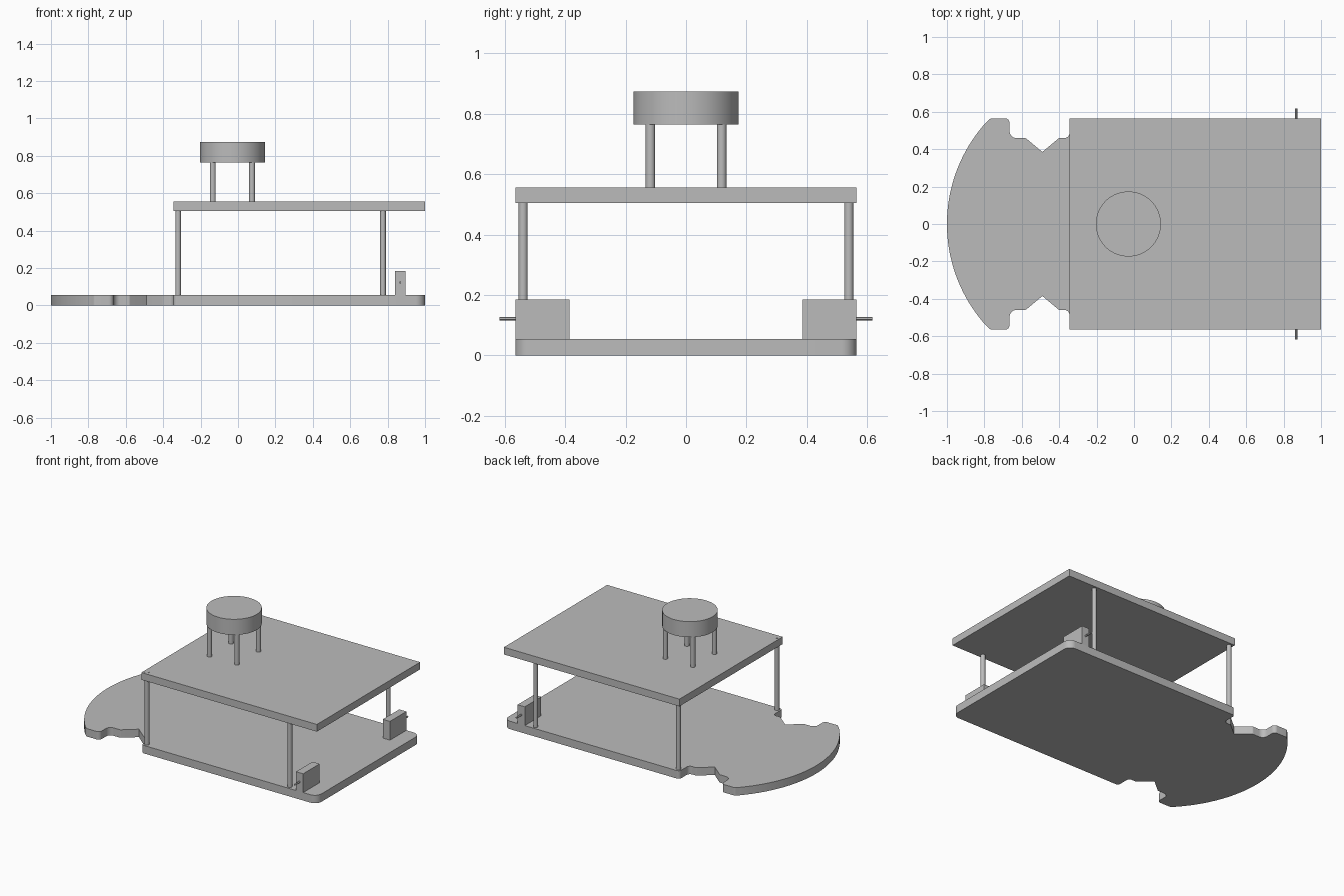
import bpy, bmesh, math
from mathutils import Vector

cube = bpy.data.objects.get("Cube")
if cube:
    bpy.data.objects.remove(cube, do_unlink=True)

# Single grey finish
grey = bpy.data.materials.new("plain_grey")
grey.use_nodes = True
GREY = (0.5, 0.5, 0.5, 1)
grey.diffuse_color = GREY
grey.node_tree.nodes["Principled BSDF"].inputs["Base Color"].default_value = GREY


def finish(name, bm):
    bmesh.ops.recalc_face_normals(bm, faces=bm.faces)
    mesh = bpy.data.meshes.new(name)
    bm.to_mesh(mesh)
    bm.free()
    mesh.materials.append(grey)
    obj = bpy.data.objects.new(name, mesh)
    bpy.context.collection.objects.link(obj)
    bpy.ops.object.select_all(action='DESELECT')
    obj.select_set(True)
    bpy.context.view_layer.objects.active = obj
    bpy.ops.object.shade_smooth_by_angle(angle=math.radians(30))
    return obj


def plate(name, outline, z0, z1):
    bm = bmesh.new()
    face = bm.faces.new([bm.verts.new((x, y, z0)) for x, y in outline])
    ext = bmesh.ops.extrude_face_region(bm, geom=[face])
    top = [v for v in ext["geom"] if isinstance(v, bmesh.types.BMVert)]
    bmesh.ops.translate(bm, verts=top, vec=(0, 0, z1 - z0))
    return finish(name, bm)


def block(name, x0, x1, y0, y1, z0, z1):
    return plate(name, [(x0, y0), (x1, y0), (x1, y1), (x0, y1)], z0, z1)


def rod(name, x, y, radius, z0, z1, sides=24):
    ring = [(x + radius * math.cos(math.tau * i / sides),
             y + radius * math.sin(math.tau * i / sides)) for i in range(sides)]
    return plate(name, ring, z0, z1)


def fillet(prev, corner, nxt, radius, steps=6):
    """Replace a corner with a tangent arc."""
    p, a, b = Vector(corner), Vector(prev), Vector(nxt)
    if radius == 0:
        return [p]
    u, v = (a - p).normalized(), (b - p).normalized()
    half = u.angle(v) / 2
    centre = p + (u + v).normalized() * radius / math.sin(half)
    start = p + u * radius / math.tan(half) - centre
    end = p + v * radius / math.tan(half) - centre
    return [centre + start.lerp(end, i / steps).normalized() * radius
            for i in range(steps + 1)]


HALF = 0.565      # half width of both plates
BACK = -0.345     # edge where the upper deck stops
BASE_TOP, DECK_LOW, DECK_TOP = 0.055, 0.505, 0.555

# Base plate: one side of the outline with corner radii, then mirrored
side = [(1, HALF, 0.05), (BACK, HALF, 0.02), (BACK, 0.46, 0.025),
        (-0.4, 0.46, 0.015), (-0.49, 0.385, 0), (-0.58, 0.46, 0.015),
        (-0.665, 0.46, 0.035), (-0.665, HALF, 0.025), (-0.77, HALF, 0.02)]
path = [(1, 0)] + [c[:2] for c in side] + [(-0.8, 0.52)]
half = []
for i, (x, y, r) in enumerate(side):
    half += [tuple(p) for p in fillet(path[i], (x, y), path[i + 2], r)]

# Rounded nose of the base plate
NOSE_R = 0.81
spread = math.asin(0.54 / NOSE_R)
half += [(-1 + NOSE_R * (1 - math.cos(spread * t / 20)),
          NOSE_R * math.sin(spread * t / 20)) for t in range(20, 0, -1)]
outline = half + [(-1, 0)] + [(x, -y) for x, y in reversed(half)]
plate("base_plate", outline, 0, BASE_TOP)

# Upper deck
block("upper_deck", BACK, 1, -HALF, HALF, DECK_LOW, DECK_TOP)

for s, label in ((-1, "right"), (1, "left")):
    # Deck posts; one is visible through the deck surface
    for x, end in ((-0.32, "nose"), (0.775, "tail")):
        through = s < 0 and end == "nose"
        rod(f"deck_post_{end}_{label}", x, s * 0.539, 0.015, 0.02,
            DECK_TOP + 0.001 if through else DECK_LOW + 0.01)

    # Sensor posts
    for x, end in ((-0.135, "nose"), (0.075, "tail")):
        rod(f"sensor_post_{end}_{label}", x, s * 0.118, 0.016, DECK_TOP - 0.01, 0.775)

    # Motor with its axle
    y0, y1 = sorted((s * 0.385, s * HALF))
    block(f"motor_{label}", 0.84, 0.895, y0, y1, BASE_TOP - 0.005, 0.185)
    axle = rod(f"axle_{label}", 0, 0, 0.006, 0.53, 0.618, 12)
    axle.rotation_euler.x = -s * math.pi / 2
    axle.location = (0.867, 0, 0.122)

# Round sensor drum
rod("sensor_drum", -0.03, 0, 0.174, 0.765, 0.873, 64)
